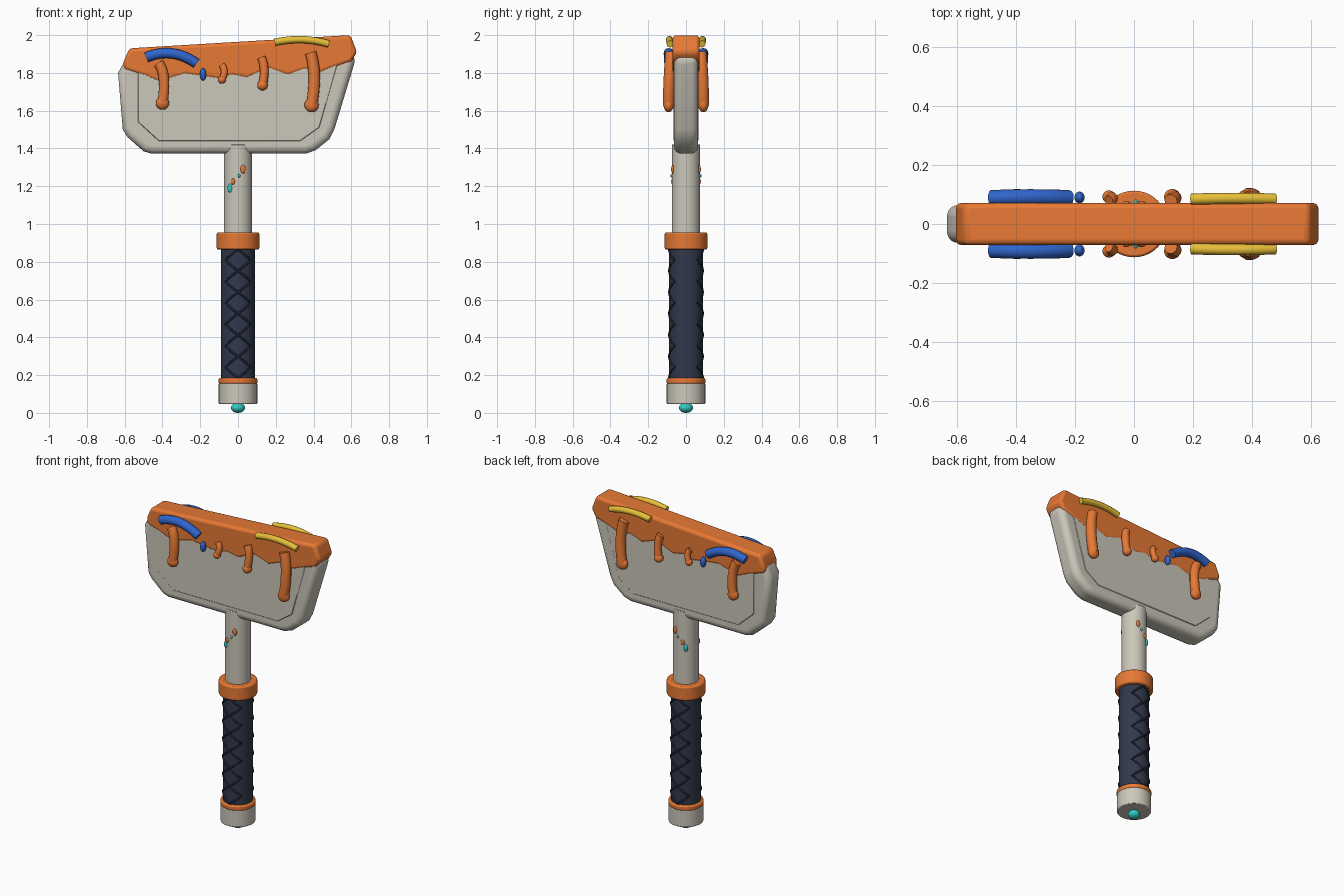
import bpy, bmesh
from math import sin, cos, radians, sqrt
from mathutils import Matrix

if "Cube" in bpy.data.objects:
    bpy.data.objects.remove(bpy.data.objects["Cube"])


def mat(name, rgb):
    m = bpy.data.materials.new(name)
    m.diffuse_color = (*rgb, 1)
    m.use_nodes = True
    m.node_tree.nodes["Principled BSDF"].inputs["Base Color"].default_value = m.diffuse_color
    return m


ORANGE = mat("orange", (0.80, 0.19, 0.035))
BONE = mat("bone", (0.60, 0.57, 0.49))
NAVY = mat("navy", (0.03, 0.04, 0.07))
INK = mat("ink", (0.012, 0.016, 0.03))
BLUE = mat("blue", (0.03, 0.13, 0.60))
YELLOW = mat("yellow", (0.80, 0.52, 0.04))
TEAL = mat("teal", (0.03, 0.60, 0.55))


def finish(ob, material, mirror=False, angle=40):
    """Set the material, mirror front to back if asked, smooth the shading."""
    ob.data.materials.clear()
    ob.data.materials.append(material)
    if mirror:
        m = ob.modifiers.new("front_back", 'MIRROR')
        m.use_axis = (False, True, False)
        m.use_mirror_merge = False
    bpy.ops.object.select_all(action='DESELECT')
    ob.select_set(True)
    bpy.context.view_layer.objects.active = ob
    bpy.ops.object.shade_smooth_by_angle(angle=radians(angle))
    return ob


def from_bmesh(name, bm):
    me = bpy.data.meshes.new(name)
    bm.to_mesh(me)
    bm.free()
    ob = bpy.data.objects.new(name, me)
    bpy.context.collection.objects.link(ob)
    return ob


def bevel(ob, width, segments):
    b = ob.modifiers.new("bevel", 'BEVEL')
    b.width, b.segments = width, segments
    b.limit_method = 'ANGLE'
    b.angle_limit = radians(40)


def plate(name, outline, half, width, segments, material):
    """Extrude an x-z outline to y = +-half with rounded edges."""
    bm = bmesh.new()
    face = bm.faces.new([bm.verts.new((x, -half, z)) for x, z in outline])
    ext = bmesh.ops.extrude_face_region(bm, geom=[face])
    verts = [v for v in ext["geom"] if isinstance(v, bmesh.types.BMVert)]
    bmesh.ops.translate(bm, verts=verts, vec=(0, 2 * half, 0))
    bmesh.ops.recalc_face_normals(bm, faces=bm.faces)
    ob = from_bmesh(name, bm)
    bevel(ob, width, segments)
    return finish(ob, material)


def cylinder(name, r, z0, z1, material, width=0.006):
    bm = bmesh.new()
    bmesh.ops.create_cone(bm, cap_ends=True, segments=48, radius1=r, radius2=r,
                          depth=z1 - z0, matrix=Matrix.Translation((0, 0, (z0 + z1) / 2)))
    ob = from_bmesh(name, bm)
    bevel(ob, width, 2)
    return finish(ob, material)


def ball(name, at, size, material, mirror=True):
    bm = bmesh.new()
    bmesh.ops.create_uvsphere(bm, u_segments=20, v_segments=12, radius=1,
                              matrix=Matrix.Translation(at) @ Matrix.Diagonal((*size, 1)))
    return finish(from_bmesh(name, bm), material, mirror, 60)


def tube(name, points, r, material, kind='NURBS'):
    cu = bpy.data.curves.new(name, 'CURVE')
    cu.dimensions = '3D'
    cu.bevel_depth, cu.bevel_resolution, cu.use_fill_caps = r, 4, True
    sp = cu.splines.new(kind)
    sp.points.add(len(points) - 1)
    for p, co in zip(sp.points, points):
        p.co = (*co, 1)
    if kind == 'NURBS':
        sp.order_u, sp.use_endpoint_u, sp.resolution_u = 3, True, 8
    ob = bpy.data.objects.new(name, cu)
    bpy.context.collection.objects.link(ob)
    bpy.ops.object.select_all(action='DESELECT')
    ob.select_set(True)
    bpy.context.view_layer.objects.active = ob
    bpy.ops.object.convert(target='MESH')
    return finish(bpy.context.view_layer.objects.active, material, True)


# Blade with a slightly raised face panel
plate("blade", [(-0.58, 1.90), (-0.635, 1.80), (-0.61, 1.50), (-0.585, 1.46), (-0.50, 1.385),
                (-0.46, 1.373), (0.36, 1.373), (0.41, 1.39), (0.485, 1.45), (0.51, 1.50),
                (0.625, 1.88), (0.57, 1.93)], 0.064, 0.05, 5, BONE)
plate("blade_panel", [(-0.53, 1.86), (-0.53, 1.54), (-0.42, 1.44), (0.33, 1.44),
                      (0.43, 1.51), (0.53, 1.86)], 0.067, 0.003, 1, BONE)

# Paint cap with a wavy lower edge
plate("paint_cap", [(-0.605, 1.82), (-0.605, 1.86), (-0.575, 1.93), (0.595, 2.0), (0.63, 1.91),
                    (0.60, 1.86), (0.50, 1.825), (0.44, 1.80), (0.35, 1.815), (0.265, 1.785),
                    (0.16, 1.82), (0.05, 1.77), (-0.03, 1.785), (-0.10, 1.765),
                    (-0.20, 1.78), (-0.28, 1.79), (-0.42, 1.75), (-0.50, 1.785)],
      0.071, 0.018, 3, ORANGE)

# Drips running down both faces: path in x-z, tube radius, tip radius
drips = [([(-0.42, 1.85), (-0.375, 1.79), (-0.40, 1.64)], 0.028, 0.035),
         ([(-0.085, 1.84), (-0.06, 1.81), (-0.085, 1.765)], 0.018, 0.022),
         ([(0.125, 1.88), (0.15, 1.82), (0.13, 1.735)], 0.023, 0.028),
         ([(0.385, 1.905), (0.42, 1.79), (0.39, 1.63)], 0.031, 0.038)]
for i, (path, r, tip) in enumerate(drips, 1):
    ys = (-0.078, -0.09, -0.092)
    tube(f"drip_{i}", [(x, y, z) for (x, z), y in zip(path, ys)], r, ORANGE)
    x, z = path[-1]
    ball(f"drip_tip_{i}", (x, -0.092, z), (tip, min(tip, 0.027), tip), ORANGE)

# Blue and yellow paint strokes
tube("blue_stroke", [(-0.485, -0.088, 1.882), (-0.35, -0.094, 1.94), (-0.22, -0.088, 1.85)],
     0.027, BLUE)
ball("blue_dot", (-0.185, -0.09, 1.792), (0.017, 0.02, 0.033), BLUE)
tube("yellow_stroke", [(0.195, -0.084, 1.962), (0.34, -0.09, 1.995), (0.48, -0.084, 1.953)],
     0.019, YELLOW)

# Handle
cylinder("shaft", 0.075, 0.92, 1.42, BONE, 0.003)
cylinder("collar", 0.113, 0.865, 0.955, ORANGE, 0.008)
cylinder("grip", 0.089, 0.17, 0.88, NAVY)
cylinder("grip_ring", 0.103, 0.152, 0.185, ORANGE, 0.008)
cylinder("pommel", 0.102, 0.046, 0.158, BONE)
ball("pommel_gem", (0, 0, 0.027), (0.037, 0.037, 0.027), TEAL, False)

# Criss-cross cords on the front and back of the grip
for side in (-1, 1):
    path = []
    for k in range(6 * 8 + 1):
        t = k / 8
        a = side * radians(48) * (abs((t + 0.5) % 2 - 1) * 2 - 1)
        path.append((0.089 * sin(a), -0.089 * cos(a), 0.185 + 0.1135 * t))
    tube(f"grip_cord_{'left' if side < 0 else 'right'}", path, 0.006, INK, 'POLY')

# Paint specks on the shaft
for i, (x, z, rx, rz, m) in enumerate([(0.026, 1.29, 0.014, 0.023, ORANGE),
                                       (-0.026, 1.225, 0.012, 0.016, ORANGE),
                                       (-0.042, 1.19, 0.014, 0.023, TEAL),
                                       (0.006, 1.255, 0.007, 0.009, TEAL)], 1):
    ball(f"speck_{i}", (x, -sqrt(0.075 ** 2 - x * x), z), (rx, 0.008, rz), m)
